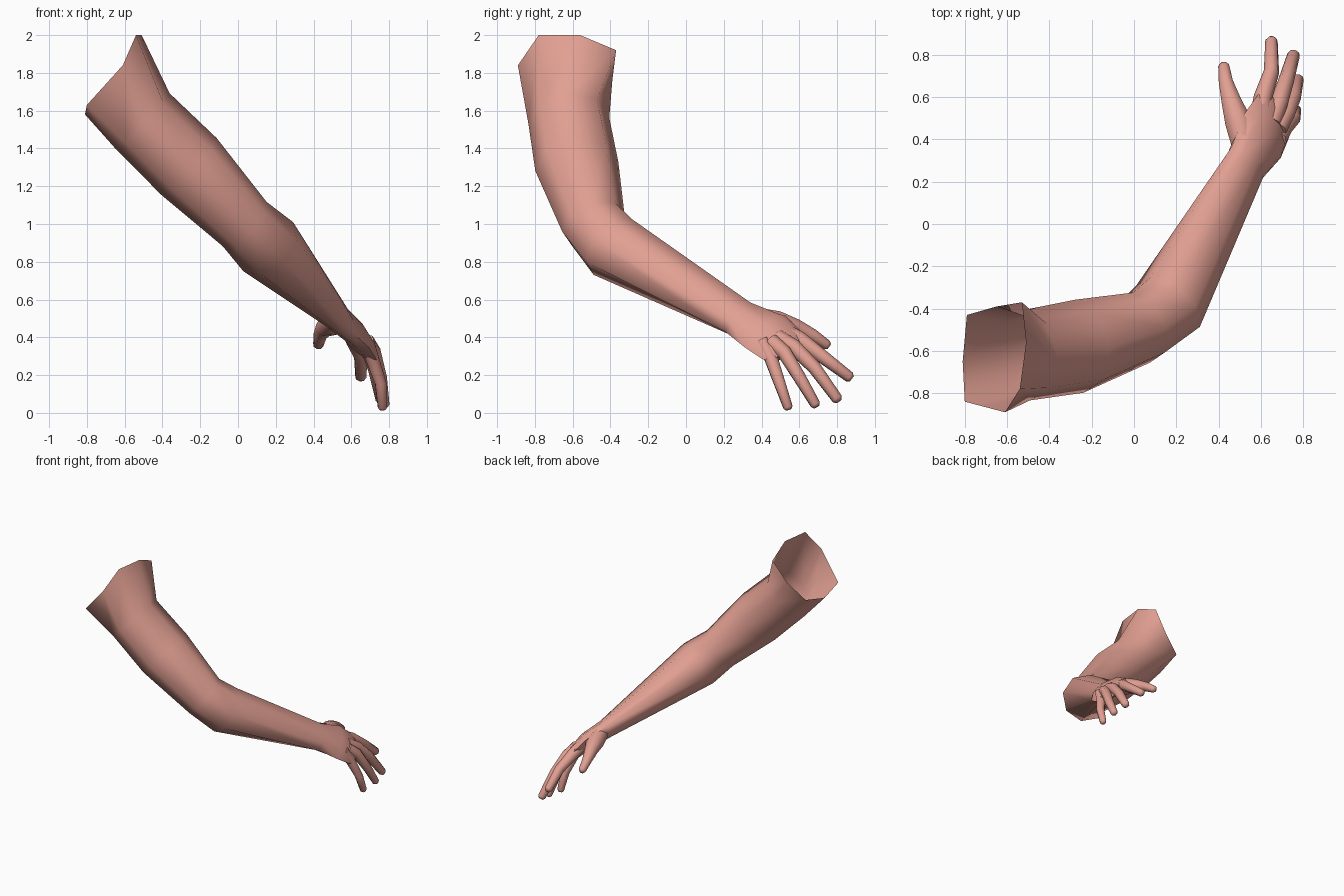
import bpy, bmesh, math
from mathutils import Vector

skin = bpy.data.materials.new("skin")
skin.diffuse_color = (0.76, 0.35, 0.29, 1)

ACROSS = Vector((-0.52, 0.68, 0.52))   # direction across the hand, little finger to thumb


def ring(c, n, ru, rv, sides, hint=ACROSS):
    """Elliptical cross-section around c, facing along n."""
    c, n = Vector(c), Vector(n).normalized()
    u = (hint - n * hint.dot(n)).normalized()
    v = n.cross(u)
    return [c + u * ru * math.cos(a) + v * rv * math.sin(a)
            for a in (2 * math.pi * k / sides for k in range(sides))]


def skin_rings(name, rings, cap_start):
    """Bridge successive rings into one smooth tube."""
    bm = bmesh.new()
    rows = [[bm.verts.new(p) for p in r] for r in rings]
    n = len(rows[0])
    for a, b in zip(rows, rows[1:]):
        for k in range(n):
            j = (k + 1) % n
            bm.faces.new((a[k], a[j], b[j], b[k]))
    bm.faces.new(rows[-1])
    if cap_start:
        bm.faces.new(rows[0][::-1])
    me = bpy.data.meshes.new(name)
    bm.to_mesh(me)
    bm.free()
    me.materials.append(skin)
    ob = bpy.data.objects.new(name, me)
    bpy.context.collection.objects.link(ob)
    bpy.ops.object.select_all(action='DESELECT')
    ob.select_set(True)
    bpy.context.view_layer.objects.active = ob
    bpy.ops.object.shade_smooth_by_angle(angle=math.radians(60))
    return ob


def finger(name, pts, radii):
    """Tapered finger along a path, with a rounded tip."""
    pts = [Vector(p) for p in pts]
    d = (pts[-1] - pts[-2]).normalized()
    pts.append(pts[-1] + d * radii[-1] * 0.55)
    radii = list(radii) + [radii[-1] * 0.6]
    rings = []
    for i, p in enumerate(pts):
        t = pts[min(i + 1, len(pts) - 1)] - pts[max(i - 1, 0)]
        rings.append(ring(p, t, radii[i], radii[i], 8))
    return skin_rings(name, rings, True)


# Open shoulder edge, slightly irregular
shoulder = [(-0.65, -0.39, 1.76), (-0.53, -0.37, 1.92), (-0.51, -0.56, 2.0), (-0.54, -0.78, 2.0),
            (-0.61, -0.89, 1.84), (-0.80, -0.84, 1.63), (-0.81, -0.65, 1.58), (-0.79, -0.43, 1.64)]

# Arm sections: centre, facing direction, half width, half thickness
sections = [
    ((-0.505, -0.62, 1.545), (0.71, 0.10, -0.69), 0.215, 0.205),   # upper arm
    ((-0.26, -0.578, 1.305), (0.71, 0.14, -0.69), 0.222, 0.21),    # biceps
    ((0.035, -0.49, 1.00), (0.67, 0.32, -0.67), 0.175, 0.165),     # above elbow
    ((0.16, -0.39, 0.88), (0.53, 0.64, -0.55), 0.18, 0.185),       # elbow
    ((0.53, 0.285, 0.50), (0.45, 0.77, -0.45), 0.125, 0.072),      # wrist
    ((0.61, 0.42, 0.43), (0.45, 0.74, -0.50), 0.16, 0.065),        # palm
    ((0.66, 0.51, 0.355), (0.45, 0.70, -0.58), 0.145, 0.05),       # knuckles
    ((0.68, 0.54, 0.325), (0.45, 0.70, -0.58), 0.115, 0.03),       # finger webbing
]
skin_rings("arm", [shoulder] + [ring(*s, 8) for s in sections], False)

# Fingers and thumb
finger("index_finger", [(0.59, 0.50, 0.44), (0.61, 0.60, 0.39), (0.65, 0.72, 0.30), (0.65, 0.865, 0.19)],
       (0.045, 0.044, 0.037, 0.03))
finger("middle_finger", [(0.65, 0.48, 0.40), (0.685, 0.57, 0.35), (0.72, 0.68, 0.24), (0.755, 0.80, 0.075)],
       (0.045, 0.042, 0.037, 0.03))
finger("ring_finger", [(0.68, 0.45, 0.38), (0.72, 0.52, 0.32), (0.755, 0.60, 0.19), (0.775, 0.685, 0.045)],
       (0.043, 0.040, 0.035, 0.028))
finger("little_finger", [(0.68, 0.40, 0.38), (0.71, 0.45, 0.29), (0.755, 0.495, 0.16), (0.765, 0.54, 0.03)],
       (0.042, 0.038, 0.032, 0.026))
finger("thumb", [(0.52, 0.37, 0.50), (0.495, 0.48, 0.475), (0.46, 0.58, 0.45), (0.435, 0.67, 0.41), (0.425, 0.745, 0.36)],
       (0.06, 0.068, 0.05, 0.036, 0.028))
